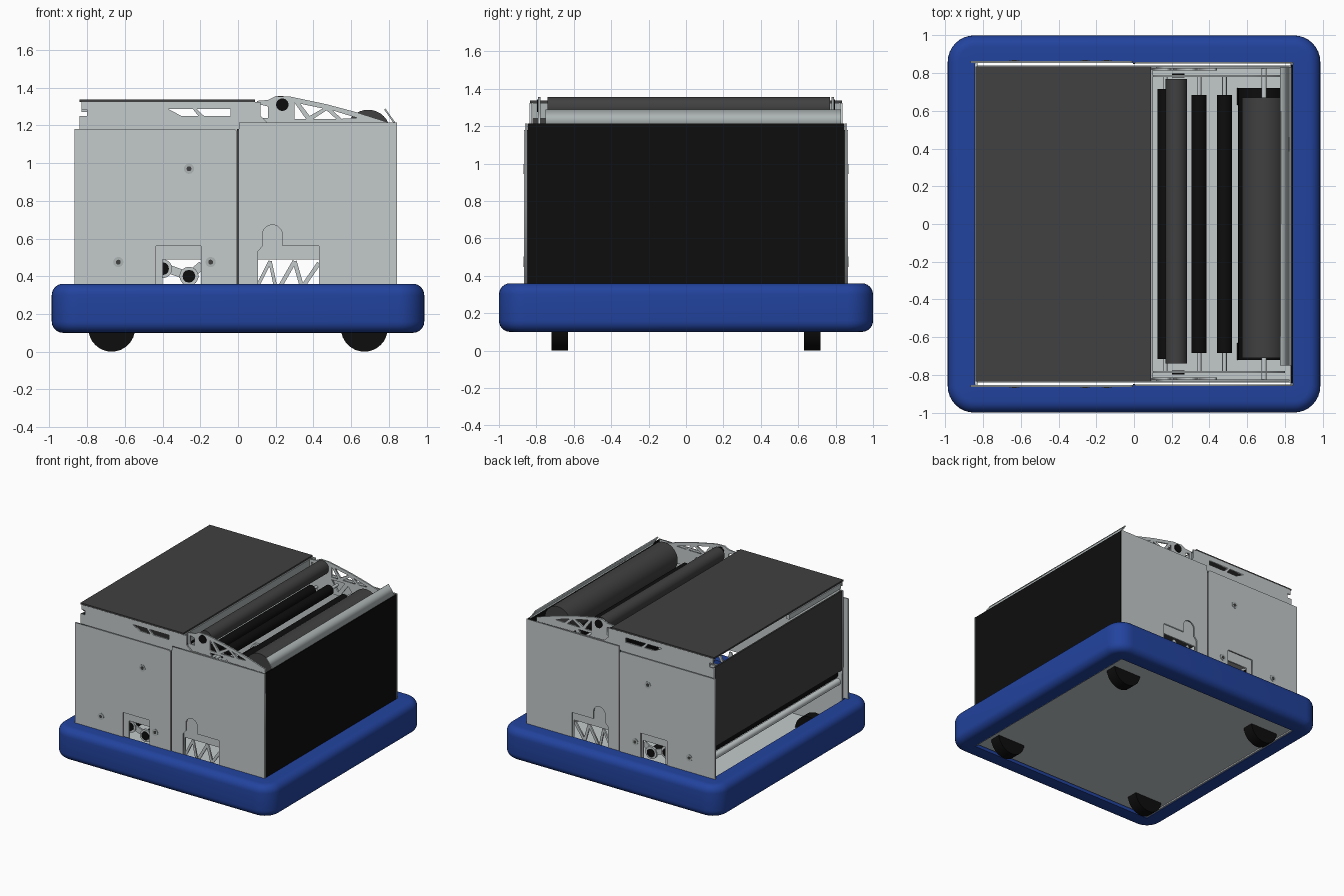
import bpy, bmesh, math
from mathutils import Vector

cube = bpy.data.objects.get("Cube")
if cube:
    bpy.data.objects.remove(cube, do_unlink=True)


def material(name, rgb):
    m = bpy.data.materials.new(name)
    m.use_nodes = True
    m.diffuse_color = (*rgb, 1)
    bsdf = next(n for n in m.node_tree.nodes if n.type == "BSDF_PRINCIPLED")
    bsdf.inputs["Base Color"].default_value = (*rgb, 1)
    bsdf.inputs["Roughness"].default_value = 0.7
    return m


BLUE = material("bumper blue", (0.016, 0.056, 0.34))
LIGHT = material("light aluminium", (0.55, 0.59, 0.60))
CLEAR = material("pale guard grey", (0.42, 0.46, 0.46))
DARK = material("dark grey", (0.052, 0.052, 0.052))
BLACK = material("black", (0.004, 0.004, 0.004))


def add(name, mesh, mat, smooth=False):
    ob = bpy.data.objects.new(name, mesh)
    bpy.context.scene.collection.objects.link(ob)
    mesh.materials.clear()
    mesh.materials.append(mat)
    if smooth:
        bpy.ops.object.select_all(action="DESELECT")
        ob.select_set(True)
        bpy.context.view_layer.objects.active = ob
        bpy.ops.object.shade_smooth_by_angle(angle=math.radians(35))
    return ob


def from_bmesh(name, bm, mat, smooth=False):
    bmesh.ops.recalc_face_normals(bm, faces=bm.faces)
    mesh = bpy.data.meshes.new(name)
    bm.to_mesh(mesh)
    bm.free()
    return add(name, mesh, mat, smooth)


def box(name, x, y, z, mat):
    """Box from (min, max) ranges."""
    bm = bmesh.new()
    bmesh.ops.create_cube(bm, size=1)
    for v in bm.verts:
        v.co = [r[0] + (c + 0.5) * (r[1] - r[0]) for c, r in zip(v.co, (x, y, z))]
    return from_bmesh(name, bm, mat)


def roller(name, x, z, r, y0, y1, mat, sides=32):
    """Cylinder lying along y."""
    bm = bmesh.new()
    bmesh.ops.create_cone(bm, cap_ends=True, segments=sides, radius1=r, radius2=r, depth=y1 - y0)
    for v in bm.verts:
        v.co = (x + v.co.x, (y0 + y1) / 2 + v.co.z, z + v.co.y)
    return from_bmesh(name, bm, mat, True)


def plate(name, loops, y, thick, mat):
    """Upright sheet in xz; the first loop is the outline, the rest are holes."""
    cu = bpy.data.curves.new(name, "CURVE")
    cu.dimensions, cu.fill_mode, cu.extrude = "2D", "BOTH", thick / 2
    for loop in loops:
        sp = cu.splines.new("POLY")
        sp.points.add(len(loop) - 1)
        for p, (x, z) in zip(sp.points, loop):
            p.co = (x, z, 0, 1)
        sp.use_cyclic_u = True
    tmp = bpy.data.objects.new(name + "_outline", cu)
    bpy.context.scene.collection.objects.link(tmp)
    dg = bpy.context.evaluated_depsgraph_get()
    mesh = bpy.data.meshes.new_from_object(tmp.evaluated_get(dg))
    bpy.data.objects.remove(tmp, do_unlink=True)
    for v in mesh.vertices:
        v.co = (v.co.x, y - v.co.z, v.co.y)
    bm = bmesh.new()
    bm.from_mesh(mesh)
    bmesh.ops.remove_doubles(bm, verts=bm.verts, dist=0.0001)
    return from_bmesh(name, bm, mat)


def rect(x0, x1, z0, z1):
    return [(x0, z0), (x1, z0), (x1, z1), (x0, z1)]


def arc(cx, cz, r, a0, a1, n=10):
    return [(cx + r * math.cos(math.radians(a0 + (a1 - a0) * i / n)),
             cz + r * math.sin(math.radians(a0 + (a1 - a0) * i / n))) for i in range(n + 1)]


def struts(name, path, y, w, mat):
    """Flat bars following a zigzag path in xz."""
    for a, b in zip(path, path[1:]):
        a, b = Vector(a), Vector(b)
        side = (b - a).orthogonal().normalized() * w / 2
        plate(name, [[a + side, b + side, b - side, a - side]], y, 0.012, mat)


# Bumper: rounded section swept round a rounded rectangle
HX, HY, Z0, Z1, CORNER, EDGE, WIDE = 0.988, 1.0, 0.1, 0.36, 0.14, 0.06, 0.146
section = [(WIDE, Z0)]
section += [(d, z) for d, z in arc(EDGE, Z0 + EDGE, EDGE, 270, 180, 6)]
section += [(d, z) for d, z in arc(EDGE, Z1 - EDGE, EDGE, 180, 90, 6)]
section += [(WIDE, Z1)]
bm = bmesh.new()
rings = []
for d, z in section:
    r = max(CORNER - d, 0.004)
    ring = []
    for k, (sx, sy) in enumerate(((1, 1), (-1, 1), (-1, -1), (1, -1))):
        ring += arc(sx * (HX - d - r), sy * (HY - d - r), r, 90 * k, 90 * k + 90, 8)
    rings.append([bm.verts.new((x, y, z)) for x, y in ring])
for i, ring in enumerate(rings):
    nxt = rings[(i + 1) % len(rings)]
    for j in range(len(ring)):
        k = (j + 1) % len(ring)
        bm.faces.new((ring[j], ring[k], nxt[k], nxt[j]))
from_bmesh("bumper", bm, BLUE, True)

# Chassis floor and wheels
box("base_plate", (-0.83, 0.83), (-0.84, 0.84), (0.115, 0.13), LIGHT)
for sx in (-1, 1):
    box("chassis_rail", sorted((sx * 0.83, sx * 0.842)), (-0.854, 0.854), (0.105, 0.2), LIGHT)
    for sy in (-1, 1):
        roller("wheel", sx * 0.67, 0.124, 0.124, sy * 0.675 - 0.045, sy * 0.675 + 0.045, BLACK)

# Front-left and rear body panels
box("black_end_panel", (0.832, 0.842), (-0.847, 0.847), (0.13, 1.213), BLACK)
box("dark_end_panel", (-0.835, -0.822), (-0.82, 0.82), (0.6, 1.25), DARK)
box("top_cover", (-0.84, 0.09), (-0.835, 0.835), (1.325, 1.338), DARK)
box("cover_cross_plate", (0.09, 0.1), (-0.82, 0.82), (1.24, 1.325), CLEAR)
box("end_crossbar", (-0.83, -0.8), (-0.82, -0.15), (1.27, 1.31), LIGHT)

# Outlines shared by both sides
frame = [(-0.83, 0.12), (0.825, 0.12), (0.825, 1.2), (0.16, 1.21), (0.12, 1.25), (0.12, 1.325),
         (-0.83, 1.325), (-0.83, 1.285), (-0.8, 1.285), (-0.8, 1.25), (-0.84, 1.25), (-0.84, 0.8)]
frame_holes = [rect(-0.4, -0.195, 0.33, 0.49), rect(0.105, 0.43, 0.33, 0.49),
               [(-0.37, 1.287), (-0.3, 1.25), (-0.21, 1.25), (-0.24, 1.287)],
               [(-0.22, 1.287), (-0.18, 1.25), (-0.04, 1.25), (-0.04, 1.287)]]
arch = [(0.105, 0.33), (0.43, 0.33), (0.43, 0.56), (0.235, 0.56)]
arch += arc(0.1825, 0.62, 0.0525, 0, 180) + [(0.13, 0.56), (0.105, 0.53)]
panel_a = [(-0.868, 0.13), (-0.004, 0.13)] + arc(-0.024, 1.16, 0.02, 0, 90, 4) + [(-0.868, 1.18)]
truss = [(0.1, 1.1), (0.8, 1.1), (0.8, 1.215), (0.62, 1.272), (0.47, 1.312), (0.28, 1.352),
         (0.2, 1.355), (0.16, 1.335), (0.1, 1.33)]
truss_holes = [[(0.3, 1.235), (0.36, 1.235), (0.3, 1.32)],
               [(0.33, 1.315), (0.38, 1.25), (0.45, 1.29)],
               [(0.4, 1.235), (0.52, 1.235), (0.47, 1.28)],
               [(0.5, 1.28), (0.55, 1.235), (0.63, 1.24)],
               [(0.12, 1.24), (0.16, 1.24), (0.16, 1.3), (0.12, 1.31)],
               [(0.3, 1.215), (0.36, 1.13), (0.42, 1.215)],
               [(0.39, 1.12), (0.51, 1.12), (0.45, 1.2)]]

for s in (-1, 1):
    # Side sheets
    plate("inner_frame", [frame] + frame_holes, s * 0.83, 0.012, LIGHT)
    plate("side_panel_rear", [panel_a, rect(-0.435, -0.195, 0.33, 0.56)], s * 0.86, 0.01, LIGHT)
    plate("side_panel_front", [rect(0.005, 0.842, 0.13, 1.215), arch], s * 0.855, 0.01, LIGHT)
    plate("roller_truss", [truss] + truss_holes, s * 0.785, 0.012, LIGHT)
    box("panel_seam", (-0.004, 0.005), sorted((s * 0.848, s * 0.853)), (0.36, 1.18), DARK)

    # Bolts and bracing seen in the windows
    for x, z in ((-0.26, 0.97), (-0.635, 0.475), (-0.145, 0.475)):
        roller("bolt_washer", x, z, 0.027, s * 0.866 - 0.002, s * 0.866 + 0.002, CLEAR, 24)
        roller("bolt_hole", x, z, 0.013, s * 0.867 - 0.002, s * 0.867 + 0.002, DARK, 12)
    struts("window_brace", [(0.1, 0.34), (0.17, 0.48), (0.2, 0.34)], s * 0.82, 0.018, LIGHT)
    struts("window_brace", [(0.22, 0.34), (0.3, 0.48), (0.34, 0.34), (0.43, 0.47)], s * 0.82, 0.022, LIGHT)
    struts("window_link", [(-0.43, 0.46), (-0.26, 0.4), (-0.19, 0.46)], s * 0.81, 0.045, LIGHT)
    for x, z in ((-0.4, 0.44), (-0.26, 0.4)):
        roller("bearing_ring", x, z, 0.05, s * 0.815 - 0.01, s * 0.815 + 0.01, LIGHT)
        roller("bearing_core", x, z, 0.034, s * 0.825 - 0.005, s * 0.825 + 0.005, BLACK, 12)
    roller("top_bearing", 0.235, 1.31, 0.033, s * 0.787 - 0.01, s * 0.787 + 0.01, BLACK)

# Upper rollers and their axles
roller("top_roller", 0.225, 1.3, 0.057, -0.74, 0.77, DARK)
roller("large_roller", 0.69, 1.165, 0.118, -0.71, 0.67, DARK)
roller("large_roller_axle", 0.69, 1.165, 0.013, -0.825, 0.825, LIGHT, 16)
roller("lower_large_roller", 0.68, 0.9, 0.128, -0.72, 0.72, BLACK)
for x, z, half in ((0.165, 1.12, 0.715), (0.345, 1.18, 0.685), (0.48, 1.14, 0.685)):
    roller("feed_roller", x, z, 0.04, -half, half, BLACK)
    roller("feed_axle", x, z, 0.012, -0.79, 0.79, LIGHT, 16)

# Sloping guard behind the black panel
plate("sloping_guard", [[(0.775, 1.285), (0.782, 1.289), (0.836, 1.213), (0.826, 1.21)]], 0.04, 1.58, CLEAR)

# Intake rollers at the open end and behind the windows
roller("intake_roller", -0.77, 0.57, 0.045, -0.8, 0.8, BLACK)
roller("intake_tube", -0.8, 0.5, 0.026, -0.82, 0.82, LIGHT)
for x, z in ((-0.4, 0.44), (-0.26, 0.4)):
    roller("drive_roller", x, z, 0.034, -0.8, 0.8, BLACK, 16)
